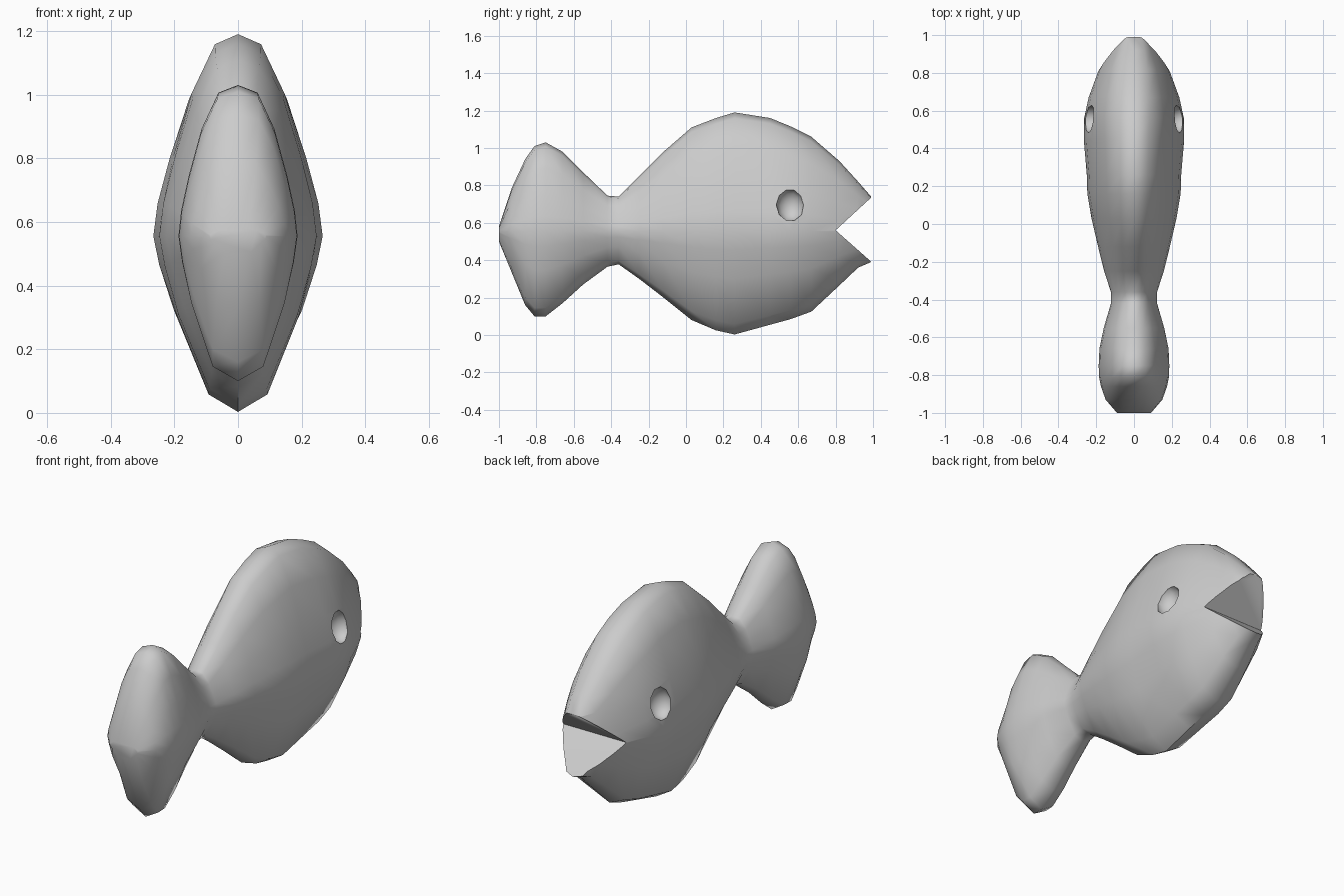
import bpy, bmesh, math
from mathutils import Matrix

if "Cube" in bpy.data.objects:
    bpy.data.objects.remove(bpy.data.objects["Cube"])

# Side-to-side half section: (width fraction, height fraction), top to bottom
HALF = [(0.29, 0.95), (0.58, 0.71), (0.81, 0.40), (0.95, 0.17), (1, 0),
        (0.93, -0.18), (0.76, -0.46), (0.37, -0.90)]
MID = 0.555

# Stations along the body: y, bottom z, top z, half width, fullness exponent
STATIONS = [
    (-1.00, 0.50, 0.58, 0.09, 0.8), (-0.93, 0.33, 0.79, 0.15, 0.8),
    (-0.86, 0.16, 0.94, 0.175, 0.8), (-0.81, 0.10, 1.01, 0.185, 0.85),
    (-0.75, 0.10, 1.03, 0.187, 0.9), (-0.66, 0.17, 0.98, 0.183, 0.9),
    (-0.55, 0.27, 0.87, 0.16, 0.9), (-0.42, 0.365, 0.745, 0.122, 0.9),
    (-0.36, 0.378, 0.74, 0.122, 0.9), (-0.25, 0.30, 0.85, 0.158, 1),
    (-0.12, 0.20, 0.98, 0.19, 1), (0.03, 0.08, 1.11, 0.225, 1),
    (0.16, 0.025, 1.16, 0.247, 1), (0.26, 0.003, 1.19, 0.25, 1),
    (0.45, 0.055, 1.16, 0.266, 1), (0.56, 0.085, 1.115, 0.264, 0.95),
    (0.67, 0.125, 1.06, 0.24, 0.9), (0.82, 0.265, 0.93, 0.185, 0.8),
    (0.92, 0.36, 0.82, 0.13, 0.7), (0.99, 0.39, 0.74, 0.075, 0.5)]


def make_object(name, bm):
    bmesh.ops.recalc_face_normals(bm, faces=bm.faces)
    mesh = bpy.data.meshes.new(name)
    bm.to_mesh(mesh)
    bm.free()
    obj = bpy.data.objects.new(name, mesh)
    bpy.context.collection.objects.link(obj)
    return obj


def section(bot, top, width, full):
    def z(t):
        return MID + t * ((top - MID) if t > 0 else (MID - bot))
    right = [(width * x ** full, z(t)) for x, t in HALF]
    return [(0, top)] + right + [(0, bot)] + [(-x, h) for x, h in reversed(right)]


# Fish body and tail: one loft
bm = bmesh.new()
rings = [[bm.verts.new((x, y, z)) for x, z in section(*rest)] for y, *rest in STATIONS]
n = len(rings[0])
for a, b in zip(rings, rings[1:]):
    for i in range(n):
        bm.faces.new((a[i], a[(i + 1) % n], b[(i + 1) % n], b[i]))
bm.faces.new(rings[0])
bm.faces.new(rings[-1])
body = make_object("fish_body", bm)

# Mouth wedge cutter
bm = bmesh.new()
wedge = [(0.80, 0.56), (1.10, 0.295), (1.10, 0.836)]
ends = [[bm.verts.new((x, y, z)) for y, z in wedge] for x in (-0.5, 0.5)]
for e in ends:
    bm.faces.new(e)
for i in range(3):
    j = (i + 1) % 3
    bm.faces.new((ends[0][i], ends[0][j], ends[1][j], ends[1][i]))
cutters = [make_object("mouth_cutter", bm)]

# Eye socket cutters, mirrored
for side in (-1, 1):
    bm = bmesh.new()
    bmesh.ops.create_uvsphere(bm, u_segments=10, v_segments=8, radius=1,
                              matrix=Matrix.Translation((side * 0.24, 0.557, 0.695))
                              @ Matrix.Diagonal((0.07, 0.075, 0.09, 1))
                              @ Matrix.Rotation(math.pi / 2, 4, 'Y'))
    cutters.append(make_object("eye_cutter", bm))

# Carve mouth and eyes
bpy.context.view_layer.objects.active = body
body.select_set(True)
for cutter in cutters:
    mod = body.modifiers.new("carve", 'BOOLEAN')
    mod.operation = 'DIFFERENCE'
    mod.solver = 'EXACT'
    mod.object = cutter
    bpy.ops.object.modifier_apply(modifier=mod.name)
    bpy.data.objects.remove(cutter)

bpy.ops.object.shade_smooth_by_angle(angle=math.radians(50))
